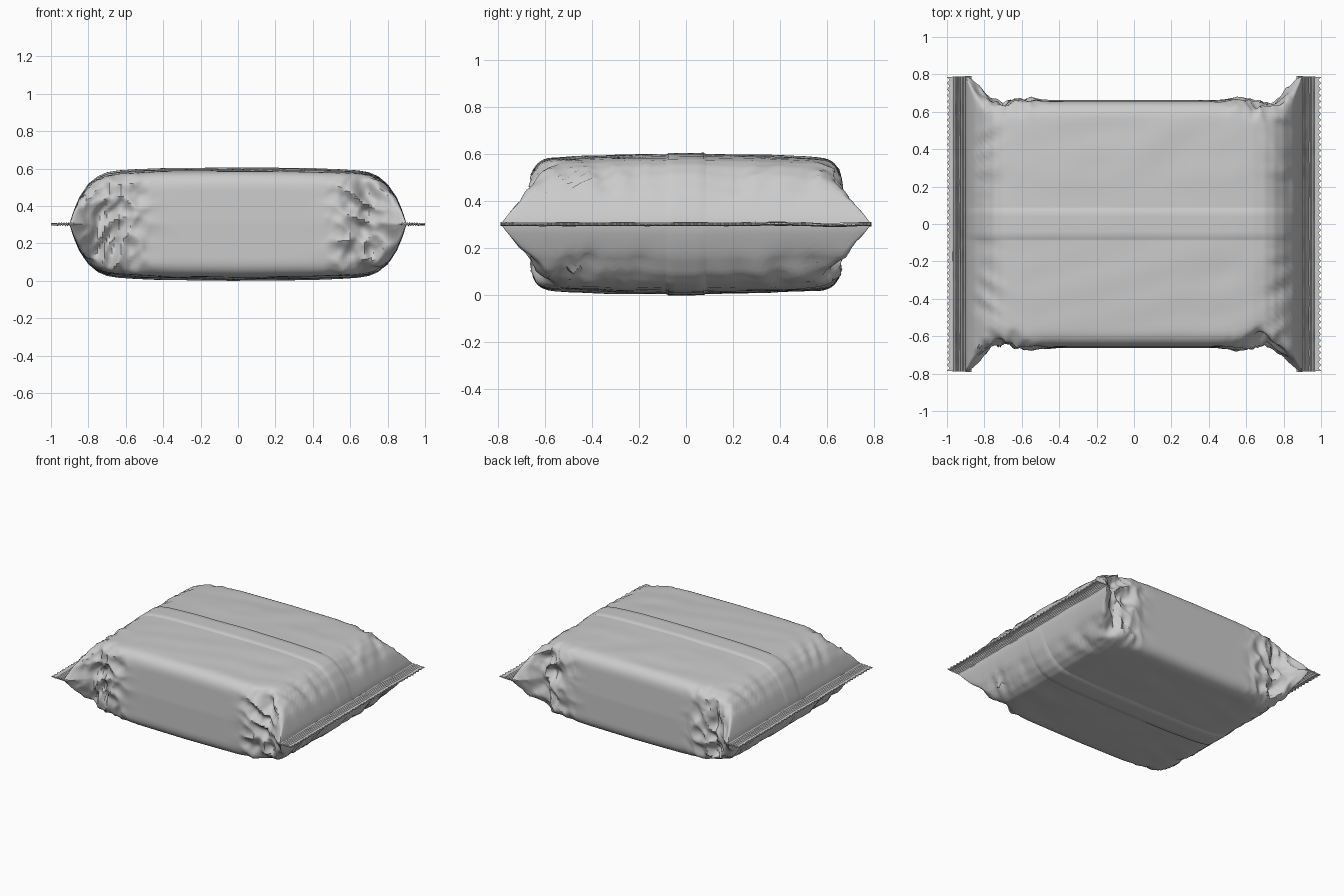
import bpy, bmesh, math
from mathutils import Vector, noise

cube = bpy.data.objects.get("Cube")
if cube:
    bpy.data.objects.remove(cube, do_unlink=True)

foil = bpy.data.materials.new("grey_foil")
foil.use_nodes = True
GREY = (0.6, 0.6, 0.6, 1)
foil.diffuse_color = GREY
foil.node_tree.nodes["Principled BSDF"].inputs["Base Color"].default_value = GREY

MID = 0.303   # height of the end seals

# (distance from centre, half height, half width at the middle, half width at the top)
STATIONS = [(0, .298, .662, .655), (.4, .294, .662, .655), (.55, .288, .672, .650),
            (.64, .282, .650, .640), (.70, .272, .628, .622), (.75, .250, .660, .630),
            (.80, .208, .705, .645), (.85, .135, .757, .695), (.88, .065, .785, .745),
            (.90, .004, .790, .785)]


def station(x):
    x = abs(x)
    for a, b in zip(STATIONS, STATIONS[1:]):
        if x <= b[0] + 1e-6:
            t = (x - a[0]) / (b[0] - a[0])
            return [p + (q - p) * t for p, q in zip(a[1:], b[1:])]
    return STATIONS[-1][1:]


def quarter(x):
    """Upper quarter of the cross-section, from the side crease to the centre line."""
    h, wm, wt = station(x)
    a, b = Vector((wm, 0)), Vector((wt, h - .02 * min(1, h / .25)))
    r = .09 * min(1, h / .25)
    p = b + (a - b).normalized() * min(r, (a - b).length * .6)
    q = Vector((wt - r, b.y + r * .07))
    pts = [a.lerp(p, k / 14) for k in range(14)]
    for k in range(9):
        t = k / 8
        pts.append(p * (1 - t) ** 2 + b * 2 * t * (1 - t) + q * t * t)
    steps = [q.x + (.09 - q.x) * k / 16 for k in range(1, 17)] + [.083, .076, .04, 0]
    for y in steps:
        crown = (h - q.y) * (1 - (y / q.x) ** 2)
        tape = .005 * min(1, h / .05) if y < .08 else 0   # overlapped centre strip
        pts.append(Vector((y, q.y + crown + tape)))
    return pts


def bump(v, centre, width):
    return math.exp(-((v - centre) / width) ** 2)


def fold(x, y, z):
    """Foil creases: strong at the corners, faint over the broad faces."""
    ax, ay, dz = abs(x), abs(y), z
    fade = max(0, min(1, (.89 - ax) / .06))
    ridge = lambda v: 1 - 2 * abs(noise.noise(v))
    side = max(0, min(1, (ay - .5) / .1))
    # gusset crumples on the long sides
    n1 = ridge(Vector((x * 7 + z * 4, y * 3, z * 6 - x * 3))) - .6
    n2 = ridge(Vector((x * 14 - z * 6, y * 5 + 9, z * 9))) - .6
    dy = side * bump(ax, .68, .15) * (n1 * .05 + n2 * .022)
    # pleats fanning down the sloping ends
    n3 = ridge(Vector((x * 3, y * 15 + (ax - .9) * 12 * y, z * 2 + 5))) - .6
    pleat = bump(ax, .82, .09) * n3 * .03 * min(1, ay / .35)
    # soft ripples
    n4 = noise.noise(Vector((x * 3 + y * 1.5, y * 6 - x * 2, 3 if z > 0 else 8)))
    ripple = n4 * .007 * min(1, ay / .25) * (1 - side)
    sz = 1 if z > 0 else -1
    lift = sz * (pleat + ripple) * min(1, abs(dz) / .08)
    return (x, y + math.copysign(dy, y) * fade * (1 if dy > 0 else -1) if y else 0,
            z + lift * fade)


def finish(name, bm):
    bmesh.ops.recalc_face_normals(bm, faces=bm.faces)
    me = bpy.data.meshes.new(name)
    bm.to_mesh(me)
    bm.free()
    me.materials.append(foil)
    ob = bpy.data.objects.new(name, me)
    bpy.context.collection.objects.link(ob)
    return ob


def smooth(ob, degrees):
    bpy.ops.object.select_all(action='DESELECT')
    ob.select_set(True)
    bpy.context.view_layer.objects.active = ob
    bpy.ops.object.shade_smooth_by_angle(angle=math.radians(degrees))


# Pouch: cross-sections lofted along x
bm = bmesh.new()
half = [.05 * k for k in range(1, 10)] + [.45 + .0125 * k for k in range(1, 37)]
xs = [-v for v in reversed(half)] + [0] + half
rings = []
for x in xs:
    q = [(p.x, p.y) for p in quarter(x)]
    top = q + [(-y, z) for y, z in reversed(q[:-1])]
    loop = top + [(y, -z) for y, z in reversed(top[1:-1])]
    ring = []
    for y, z in loop:
        px, py, pz = fold(x, y, z)
        ring.append(bm.verts.new((px, py, max(0, pz + MID))))
    rings.append(ring)
for r0, r1 in zip(rings, rings[1:]):
    for i in range(len(r0)):
        j = (i + 1) % len(r0)
        bm.faces.new((r0[i], r0[j], r1[j], r1[i]))
for r in (rings[0], rings[-1]):
    bm.faces.new(r)
smooth(finish("pouch", bm), 40)


# End seals: crimped strips with a toothed outer edge
def seal(name, side):
    bm = bmesh.new()
    ribs = [.872 + .0065 * k for k in range(15)] + [.972, .985, 1.0]
    rows = []
    count = 96
    for j in range(count + 1):
        v = j / count * 2 - 1
        row = []
        for k, x in enumerate(ribs):
            y = v * (.79 - .04 * max(0, x - .9))
            wave = .005 * noise.noise(Vector((side * 2, y * 4, 1)))
            rib = (.005 if k % 2 else -.005) if k < 15 else 0
            rib *= .6 + .8 * abs(noise.noise(Vector((x * 60, y * 9, side))))
            if k == len(ribs) - 1 and j % 2:
                x -= .014
            row.append(bm.verts.new((side * x, y, MID + wave + rib)))
        rows.append(row)
    for r0, r1 in zip(rows, rows[1:]):
        for k in range(len(ribs) - 1):
            bm.faces.new((r0[k], r0[k + 1], r1[k + 1], r1[k]))
    ob = finish(name, bm)
    solid = ob.modifiers.new("thickness", 'SOLIDIFY')
    solid.thickness = .008
    solid.offset = 0


seal("left_end_seal", 1)
seal("right_end_seal", -1)
